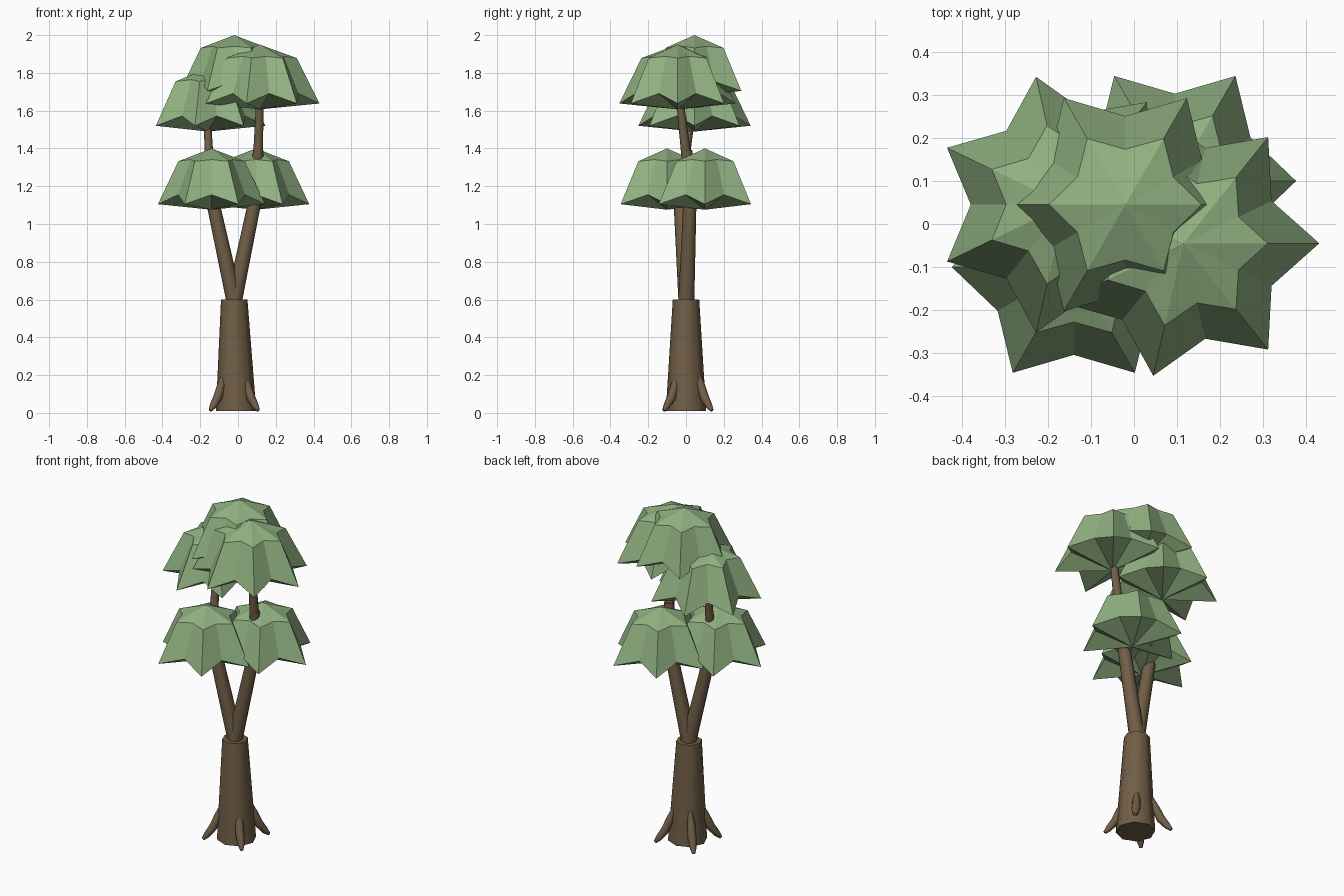
import bpy, bmesh, math
from mathutils import Vector

if "Cube" in bpy.data.objects:
    bpy.data.objects.remove(bpy.data.objects["Cube"])


def make_material(name, color):
    m = bpy.data.materials.new(name)
    m.diffuse_color = (*color, 1)
    m.use_nodes = True
    m.node_tree.nodes["Principled BSDF"].inputs["Base Color"].default_value = m.diffuse_color
    return m


BARK = make_material("bark brown", (0.165, 0.112, 0.062))
LEAF = make_material("leaf green", (0.28, 0.44, 0.22))


def finish(name, bm, mat):
    bmesh.ops.recalc_face_normals(bm, faces=bm.faces[:])
    me = bpy.data.meshes.new(name)
    bm.to_mesh(me)
    bm.free()
    me.materials.append(mat)
    ob = bpy.data.objects.new(name, me)
    bpy.context.collection.objects.link(ob)
    return ob


def tube(name, points, radii, sides=8, level=False):
    """Tapered tube along a path, smooth sides and flat caps."""
    pts = [Vector(p) for p in points]
    bm = bmesh.new()
    rings = []
    for i, (p, r) in enumerate(zip(pts, radii)):
        d = pts[min(i + 1, len(pts) - 1)] - pts[max(i - 1, 0)]
        d = Vector((0, 0, 1)) if level else d.normalized()
        u = Vector((0, 1, 0)).cross(d).normalized()
        v = d.cross(u)
        rings.append([bm.verts.new(p + r * (math.cos(a) * u + math.sin(a) * v))
                      for a in (2 * math.pi * k / sides for k in range(sides))])
    for a, b in zip(rings, rings[1:]):
        for k in range(sides):
            j = (k + 1) % sides
            bm.faces.new((a[k], a[j], b[j], b[k])).smooth = True
    bm.faces.new(rings[0])
    bm.faces.new(rings[-1])
    return finish(name, bm, BARK)


def canopy(name, center, tips, radius, drop):
    """Star-shaped umbrella: apex, shoulder ring, zigzag rim, shallow cone below."""
    c = Vector(center)
    bm = bmesh.new()
    n = tips * 2

    def ring(r_tip, z_tip, r_valley, z_valley):
        out = []
        for k in range(n):
            a = 2 * math.pi * k / n
            r, z = (r_valley, z_valley) if k % 2 else (r_tip, z_tip)
            out.append(bm.verts.new(c + Vector((r * math.cos(a), r * math.sin(a), z))))
        return out

    apex = bm.verts.new(c)
    base = bm.verts.new(c - Vector((0, 0, drop * 1.1)))
    shoulder = ring(radius * 0.62, -drop * 0.23, radius * 0.45, -drop * 0.2)
    rim = ring(radius, -drop, radius * 0.72, -drop * 0.83)
    for k in range(n):
        j = (k + 1) % n
        bm.faces.new((apex, shoulder[k], shoulder[j]))
        bm.faces.new((shoulder[k], rim[k], rim[j], shoulder[j]))
        bm.faces.new((rim[j], rim[k], base))
    return finish(name, bm, LEAF)


# Trunk
tube("trunk", [(-0.01, 0, 0.01), (-0.02, 0, 0.6)], [0.107, 0.07], 8, level=True)

# Four roots on the diagonals
for i in range(4):
    a = math.radians(45 + 90 * i)
    path = [(0.07, 0.225), (0.095, 0.15), (0.125, 0.08), (0.16, 0.035), (0.18, 0.013)]
    tube(f"root_{i + 1}",
         [(-0.02 + r * math.cos(a), 0.01 + r * math.sin(a), z) for r, z in path],
         [0.008, 0.022, 0.024, 0.018, 0.009], 8)

# Two main limbs, each continued by a thinner upper branch
tube("left_limb", [(-0.01, 0.005, 0.55), (-0.13, -0.03, 1.1), (-0.15, -0.02, 1.3)],
     [0.043, 0.035, 0.03])
tube("right_limb", [(-0.03, 0, 0.55), (0.085, 0.02, 1.1), (0.108, 0.005, 1.39)],
     [0.043, 0.035, 0.028])
tube("left_upper_branch", [(-0.15, -0.02, 1.25), (-0.163, 0.035, 1.6)], [0.027, 0.017])
tube("right_upper_branch", [(0.105, 0.005, 1.33), (0.118, -0.04, 1.72)], [0.027, 0.018])

# Leaf canopies
canopy("lower_left_canopy", (-0.14, -0.1, 1.40), 6, 0.284, 0.295)
canopy("lower_right_canopy", (0.095, 0.1, 1.40), 6, 0.282, 0.295)
canopy("upper_left_canopy", (-0.16, 0.045, 1.825), 7, 0.305, 0.305)
canopy("upper_right_canopy", (0.115, -0.045, 1.95), 7, 0.316, 0.312)
canopy("top_canopy", (-0.02, 0.045, 2.0), 6, 0.286, 0.295)
